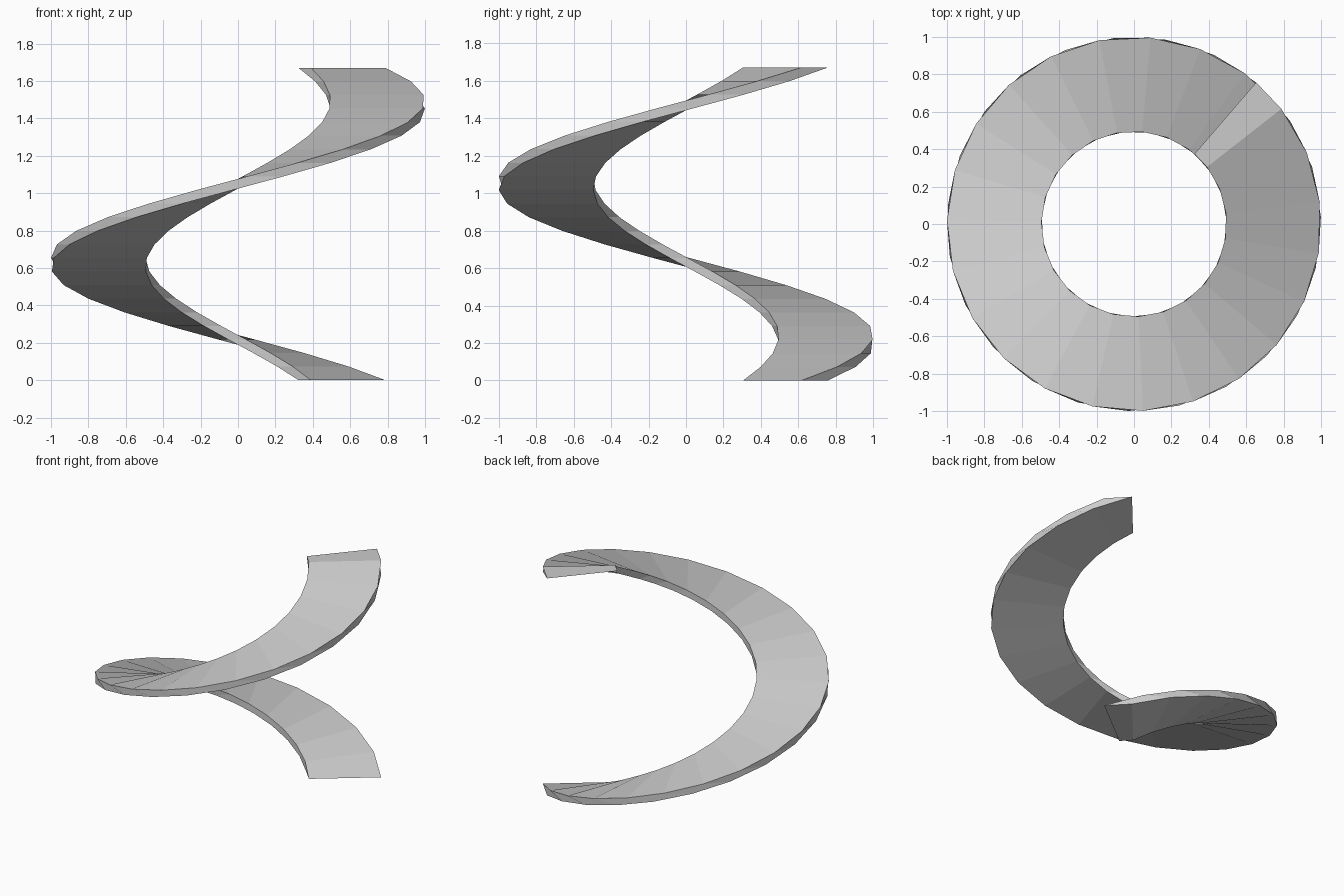
import bpy, bmesh
from math import radians, cos, sin, pi

if "Cube" in bpy.data.objects:
    bpy.data.objects.remove(bpy.data.objects["Cube"])

R_IN, R_OUT = 0.495, 1.0
HEIGHT, SEGMENTS = 1.67, 23
TOP_START, BOTTOM_START = radians(38.0), radians(49.2)

bm = bmesh.new()


def point(radius, angle, z):
    return bm.verts.new((radius * cos(angle), radius * sin(angle), z))


# Horizontal slices of the one-turn ramp: the underside trails the top by a fixed angle
rings = []
for i in range(SEGMENTS + 1):
    t = i / SEGMENTS
    top, bottom, z = TOP_START + 2 * pi * t, BOTTOM_START + 2 * pi * t, HEIGHT * t
    rings.append([point(R_IN, top, z), point(R_OUT, top, z),
                  point(R_OUT, bottom, z), point(R_IN, bottom, z)])

# Skin between slices: tread, outer edge, underside, inner edge
for a, b in zip(rings, rings[1:]):
    for k in range(4):
        n = (k + 1) % 4
        bm.faces.new((a[k], a[n], b[n], b[k]))

# Flat level ends
bm.faces.new(rings[0][::-1])
bm.faces.new(rings[-1])
bmesh.ops.recalc_face_normals(bm, faces=bm.faces)

mesh = bpy.data.meshes.new("spiral_ramp")
bm.to_mesh(mesh)
bm.free()
bpy.context.collection.objects.link(bpy.data.objects.new("spiral_ramp", mesh))
